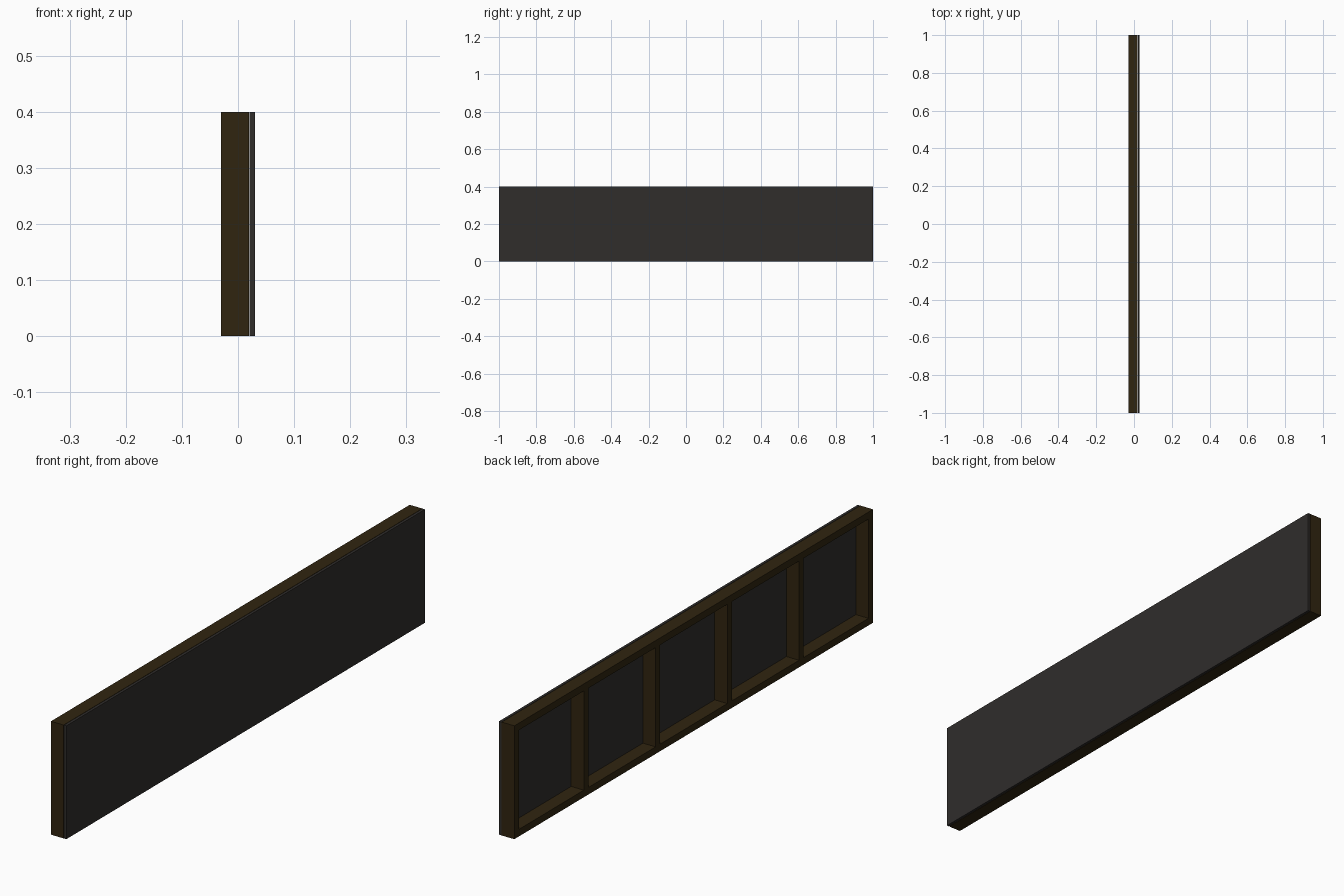
import bpy

if "Cube" in bpy.data.objects:
    bpy.data.objects.remove(bpy.data.objects["Cube"])


def material(name, rgb):
    m = bpy.data.materials.new(name)
    m.diffuse_color = (*rgb, 1)
    m.use_nodes = True
    m.node_tree.nodes["Principled BSDF"].inputs["Base Color"].default_value = m.diffuse_color
    return m


wood = material("dark_wood", (0.03, 0.018, 0.005))
facing = material("dark_facing", (0.029, 0.026, 0.024))


def box(name, x, y, z, mat):
    """Box from (min, max) ranges on each axis."""
    r = (x, y, z)
    bpy.ops.mesh.primitive_cube_add(size=1, location=[(a + b) / 2 for a, b in r])
    o = bpy.context.object
    o.name = name
    o.scale = [b - a for a, b in r]
    bpy.ops.object.transform_apply(location=False, rotation=False, scale=True)
    o.data.materials.append(mat)


T = 0.025                # timber thickness
DEPTH = (-0.03, 0.0193)  # frame depth, leaving a hairline gap behind the facing

# Flat facing panel
box("facing_panel", (0.0207, 0.03), (-1, 1), (0, 0.4), facing)

# Bottom and top rails
for name, z in (("bottom_rail", 0), ("top_rail", 0.4 - T)):
    box(name, DEPTH, (-1, 1), (z, z + T), wood)

# End posts and evenly spaced inner studs
for y in (-1 + T / 2, -0.6, -0.2, 0.2, 0.6, 1 - T / 2):
    name = "end_post" if abs(y) > 0.9 else "inner_stud"
    box(name, DEPTH, (y - T / 2, y + T / 2), (T, 0.4 - T), wood)
